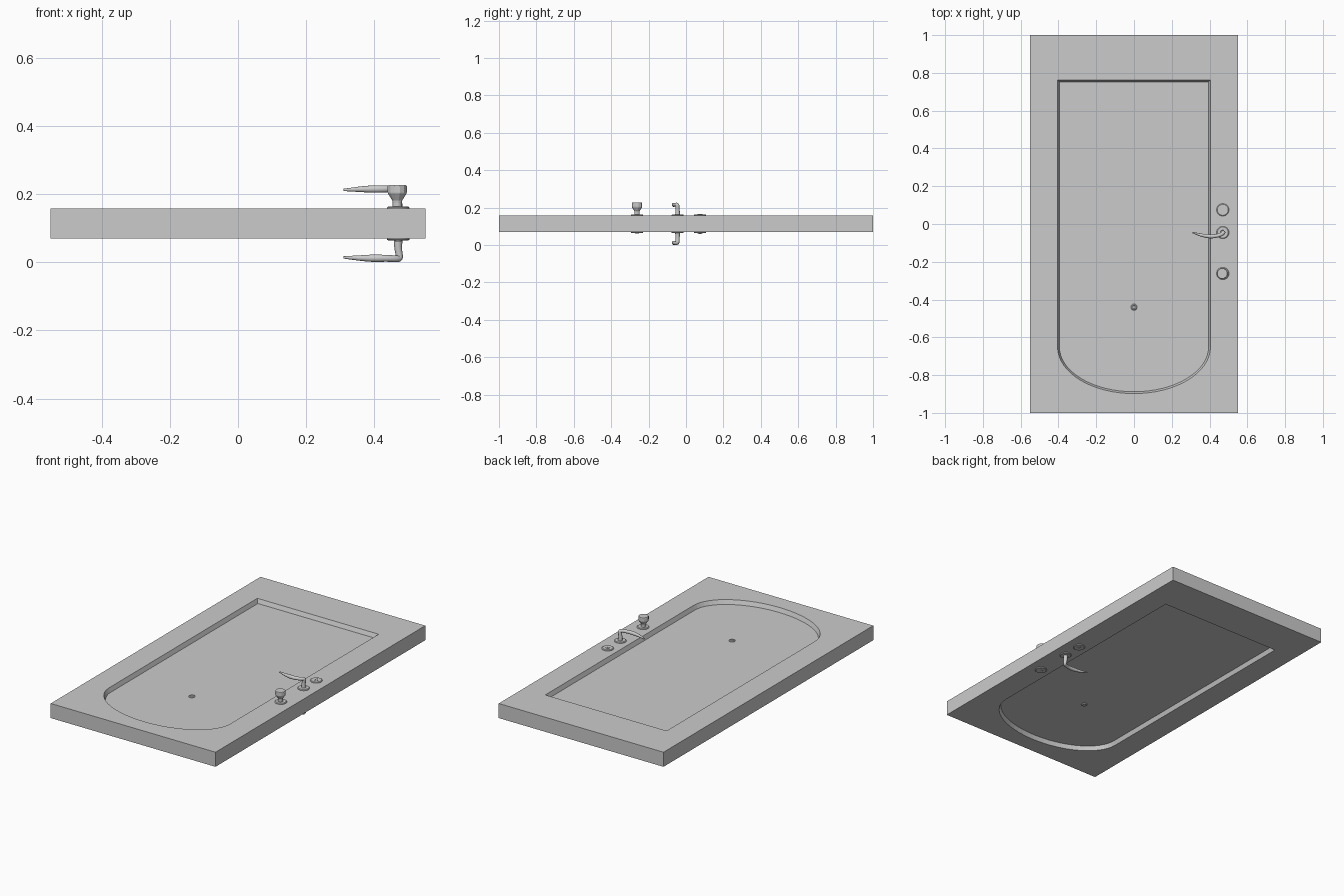
import bpy, bmesh, math
from math import pi, sin, cos

if "Cube" in bpy.data.objects:
    bpy.data.objects.remove(bpy.data.objects["Cube"])

MID, HALF = 0.113, 0.044      # door mid-height and half thickness
DEPTH, SLOPE = 0.025, 0.01    # panel recess
HX = 0.47                     # hardware column


def mesh_object(name, bm, smooth=False):
    bmesh.ops.recalc_face_normals(bm, faces=bm.faces)
    me = bpy.data.meshes.new(name)
    bm.to_mesh(me)
    bm.free()
    ob = bpy.data.objects.new(name, me)
    bpy.context.collection.objects.link(ob)
    if smooth:
        shade(ob)
    return ob


def shade(ob):
    bpy.ops.object.select_all(action='DESELECT')
    ob.select_set(True)
    bpy.context.view_layer.objects.active = ob
    bpy.ops.object.shade_smooth_by_angle(angle=math.radians(35))


def skin(bm, rings):
    """Join rings of points into a capped closed shell."""
    vs = [[bm.verts.new(p) for p in r] for r in rings]
    n = len(vs[0])
    for a, b in zip(vs, vs[1:]):
        for i in range(n):
            bm.faces.new((a[i], a[(i + 1) % n], b[(i + 1) % n], b[i]))
    bm.faces.new(vs[0])
    bm.faces.new(vs[-1])


def lathe(name, x, y, side, profile, n=32, smooth=True):
    """Turned part; profile is (radius, height from door mid-plane)."""
    bm = bmesh.new()
    skin(bm, [[(x + r * cos(2 * pi * (i + .5) / n), y + r * sin(2 * pi * (i + .5) / n),
                MID + side * h) for i in range(n)] for r, h in profile])
    return mesh_object(name, bm, smooth)


def box(name, center, size):
    bm = bmesh.new()
    bmesh.ops.create_cube(bm, size=1)
    bmesh.ops.scale(bm, vec=size, verts=bm.verts)
    bmesh.ops.translate(bm, vec=center, verts=bm.verts)
    return mesh_object(name, bm)


def panel_outline(inset, z):
    """Rectangle with one elliptical end."""
    w, top, yc, h = 0.405 - inset, 0.763 - inset, -0.65, 0.248 - inset
    pts = [(w, top, z), (-w, top, z)]
    pts += [(w * cos(pi + pi * i / 32), yc + h * sin(pi + pi * i / 32), z) for i in range(33)]
    return pts


# door slab with a recessed panel on each face
door = box("door_slab", (0, 0, MID), (1.1, 2, 2 * HALF))
bm = bmesh.new()
for s in (1, -1):
    over = 0.01
    skin(bm, [panel_outline(SLOPE, MID + s * (HALF - DEPTH)),
              panel_outline(0, MID + s * HALF),
              panel_outline(0, MID + s * (HALF + over))])
cutter = mesh_object("panel_cutter", bm)
cutter.hide_render = True
cutter.hide_set(True)
cut = door.modifiers.new("recess", 'BOOLEAN')
cut.operation, cut.solver, cut.object = 'DIFFERENCE', 'EXACT', cutter


def lever(side):
    """Curved tapering handle swept along a smooth path."""
    path = [(.470, -.045, .044, .013), (.469, -.045, .062, .012), (.471, -.045, .082, .0105),
            (.475, -.045, .103, .010), (.462, -.056, .103, .010), (.435, -.064, .1015, .010),
            (.400, -.066, .1015, .0115), (.360, -.060, .101, .0085), (.335, -.053, .100, .006),
            (.310, -.045, .099, .0035)]
    cu = bpy.data.curves.new("lever", 'CURVE')
    cu.dimensions = '3D'
    cu.bevel_depth, cu.bevel_resolution, cu.use_fill_caps = 1, 4, True
    sp = cu.splines.new('NURBS')
    sp.points.add(len(path) - 1)
    for p, (x, y, h, r) in zip(sp.points, path):
        p.co, p.radius = (x, y, MID + side * h, 1), r
    sp.order_u, sp.use_endpoint_u, sp.resolution_u = 3, True, 5
    ob = bpy.data.objects.new("lever_handle_" + ("top" if side > 0 else "bottom"), cu)
    bpy.context.collection.objects.link(ob)
    bpy.ops.object.select_all(action='DESELECT')
    ob.select_set(True)
    bpy.context.view_layer.objects.active = ob
    bpy.ops.object.convert(target='MESH')
    shade(bpy.context.view_layer.objects.active)


# hardware on both faces
for side, tag in ((1, "top"), (-1, "bottom")):
    for part, y in (("lock", .075), ("lever", -.045), ("latch", -.262)):
        lathe(f"{part}_rosette_{tag}", HX, y, side,
              [(.033, HALF - .004), (.033, HALF + .003), (.029, HALF + .006)])
    lever(side)
    # key cylinder with its slot
    lathe(f"key_cylinder_{tag}", HX, .075, side, [(.013, HALF), (.013, HALF + .008)])
    box(f"key_slot_{tag}", (HX, .075, MID + side * (HALF + .006)), (.003, .016, .007))
    # viewer set into the panel
    base = HALF - DEPTH
    lathe(f"peephole_{tag}", 0, -.44, side,
          [(.017, base - .004), (.017, base + .003), (.013, base + .006), (.009, base + .006),
           (.007, base + .003)], 24)

# thumb-turn knob on the upper side, release hub below
lathe("latch_knob", HX - .003, -.262, 1,
      [(.014, HALF), (.014, .060), (.015, .068), (.028, .088), (.029, .092), (.029, .110),
       (.027, .113)], 12, False)
lathe("latch_release", HX, -.262, -1, [(.010, HALF), (.010, HALF + .008)], 24)
